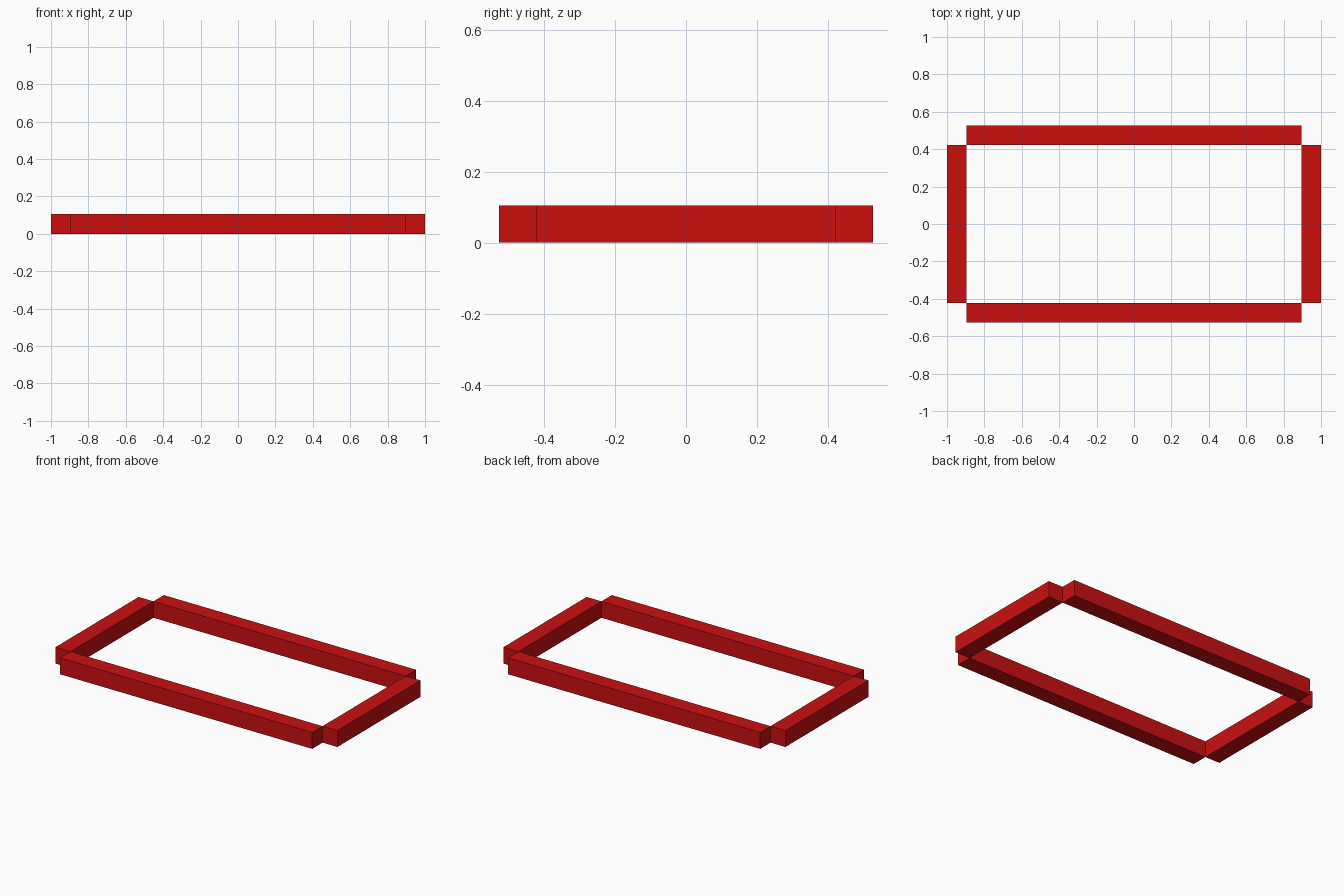
import bpy

if "Cube" in bpy.data.objects:
    bpy.data.objects.remove(bpy.data.objects["Cube"])

U = 2 / 19  # square bar thickness

red = bpy.data.materials.new("red")
red.diffuse_color = (0.6, 0.005, 0.005, 1)
red.use_nodes = True
red.node_tree.nodes["Principled BSDF"].inputs["Base Color"].default_value = red.diffuse_color


def bar(name, x, y, length_x, length_y):
    """Solid square-section bar resting on the floor."""
    bpy.ops.mesh.primitive_cube_add(size=1, location=(x, y, U / 2))
    obj = bpy.context.object
    obj.name = name
    obj.scale = (length_x, length_y, U)
    bpy.ops.object.transform_apply(location=False, rotation=False, scale=True)
    obj.data.materials.append(red)


# Long front and back rails
for name, s in (("front_rail", -1), ("back_rail", 1)):
    bar(name, 0, s * 4.5 * U, 17 * U, U)

# Short side rails, touching the long rails only at the corner edges
for name, s in (("left_rail", -1), ("right_rail", 1)):
    bar(name, s * 9 * U, 0, U, 8 * U)
